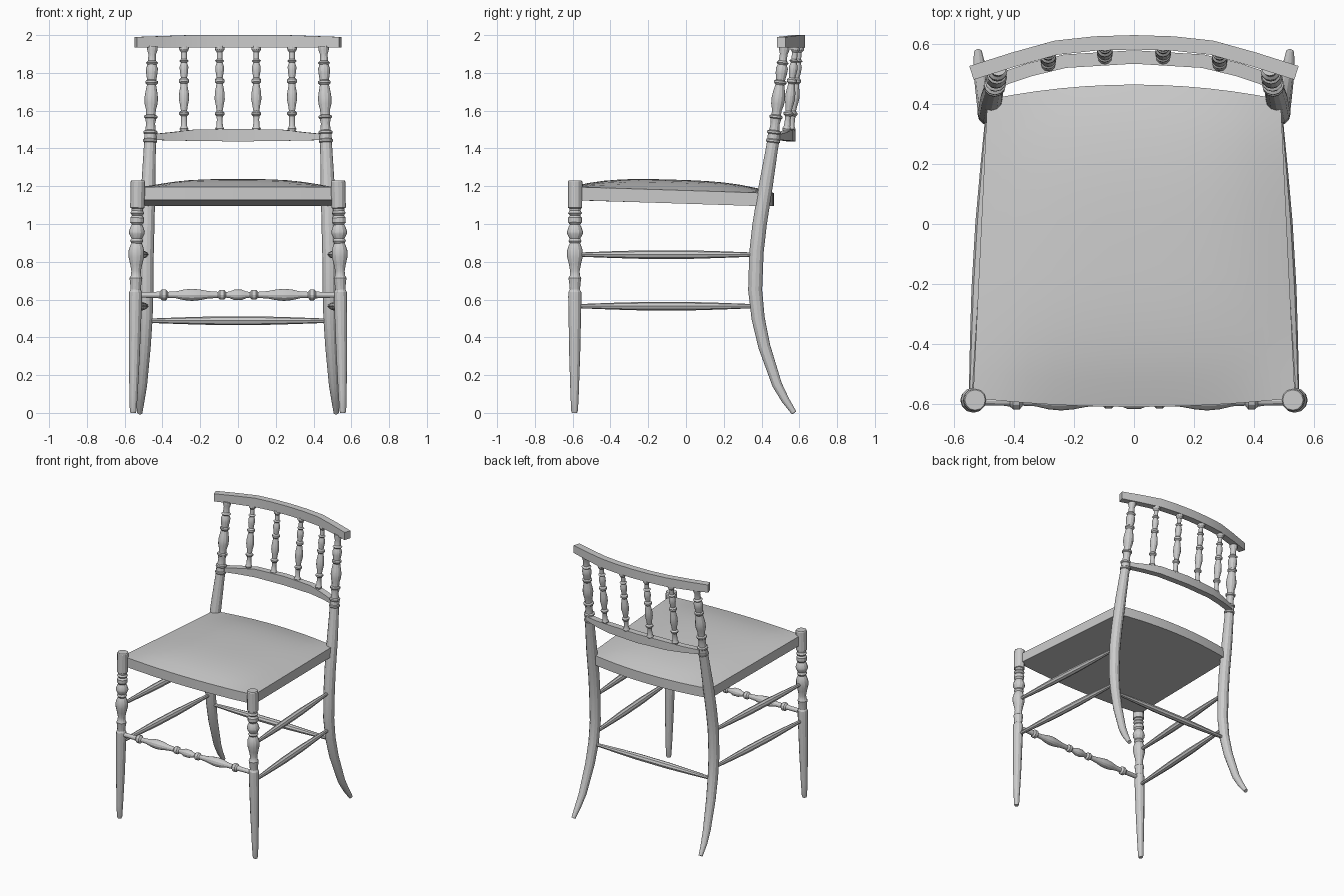
import bpy
import bmesh
import math
from mathutils import Vector

default_cube = bpy.data.objects.get("Cube")
if default_cube:
    bpy.data.objects.remove(default_cube, do_unlink=True)

grey = bpy.data.materials.new("plain grey")
grey.use_nodes = True
grey.diffuse_color = (0.6, 0.6, 0.6, 1)
grey.node_tree.nodes["Principled BSDF"].inputs["Base Color"].default_value = grey.diffuse_color


def finish(name, bm, mirror=False, angle=25):
    """Turn a bmesh into a named object, optionally mirrored across x."""
    bmesh.ops.recalc_face_normals(bm, faces=bm.faces)
    mesh = bpy.data.meshes.new(name)
    bm.to_mesh(mesh)
    bm.free()
    mesh.materials.append(grey)
    mesh.shade_smooth()
    mesh.set_sharp_from_angle(angle=math.radians(angle))
    obj = bpy.data.objects.new(name, mesh)
    bpy.context.collection.objects.link(obj)
    if mirror:
        mod = obj.modifiers.new("Mirror", "MIRROR")
        mod.use_mirror_merge = False
    return obj


def loft(name, rings, mirror=False):
    """Skin a list of equal-sized rings and cap both ends."""
    bm = bmesh.new()
    loops = [[bm.verts.new(p) for p in ring] for ring in rings]
    for a, b in zip(loops, loops[1:]):
        for i in range(len(a)):
            j = (i + 1) % len(a)
            bm.faces.new((a[i], a[j], b[j], b[i]))
    bm.faces.new(loops[0])
    bm.faces.new(loops[-1])
    return finish(name, bm, mirror)


def sweep(name, path, mirror=False, sides=12):
    """Round section along a path of (point, radius)."""
    rings = []
    for i, (point, radius) in enumerate(path):
        before = path[max(i - 1, 0)][0]
        after = path[min(i + 1, len(path) - 1)][0]
        tangent = (after - before).normalized()
        u = tangent.cross(Vector((0, 1, 0) if abs(tangent.y) < 0.9 else (1, 0, 0))).normalized()
        v = tangent.cross(u)
        angles = [math.tau * k / sides for k in range(sides)]
        rings.append([point + radius * (u * math.cos(a) + v * math.sin(a)) for a in angles])
    return loft(name, rings, mirror)


def turned(name, start, end, profile, mirror=False, sides=12):
    """Lathe-turned part; profile holds (percent along, radius in thousandths)."""
    start, end = Vector(start), Vector(end)
    path = [(start.lerp(end, t / 100), r / 1000) for t, r in profile]
    return sweep(name, path, mirror, sides)


def bent_rail(name, half, thickness):
    """Rectangular rail bowed backwards; half holds (x, y, low, high) from the centre out."""
    stations = [(-x, y, lo, hi) for x, y, lo, hi in reversed(half[1:])] + half
    rings = []
    for i, (x, y, lo, hi) in enumerate(stations):
        a, b = stations[max(i - 1, 0)], stations[min(i + 1, len(stations) - 1)]
        n = Vector((a[1] - b[1], b[0] - a[0], 0)).normalized() * thickness / 2
        p = Vector((x, y, 0))
        rings.append([p - n + Vector((0, 0, lo)), p + n + Vector((0, 0, lo)),
                      p + n + Vector((0, 0, hi)), p - n + Vector((0, 0, hi))])
    return loft(name, rings)


# Seat: tapered slab with bowed front and back and a domed top
bm = bmesh.new()
bmesh.ops.create_cube(bm, size=2)
bmesh.ops.subdivide_edges(bm, edges=bm.edges[:], cuts=11, use_grid_fill=True)
for vert in bm.verts:
    u, v, w = vert.co
    front, back = 0.03 * u * u - 0.61, 0.465 - 0.05 * u * u
    edge = 1.18 - 0.016 * v
    dome = 0.055 * (1 - abs(u) ** 3) * (1 - abs(v) ** 3) if w > 0.99 else 0
    vert.co = (u * (0.513 - 0.024 * v),
               front + (back - front) * (v + 1) / 2,
               edge + 0.035 * (w - 1) + dome)
finish("seat", bm, angle=40)

# Front legs: tapered foot, turned middle, plain cylindrical top
leg_profile = [(0, 14), (1, 18), (8, 22), (25, 29), (50, 35), (52, 34), (53, 27),
               (56, 30), (58, 34), (59, 27), (61, 25), (64, 32), (67, 41), (70, 41),
               (72, 33), (73, 27), (74, 35), (75, 28), (77, 41), (78, 42), (80, 34),
               (81, 27), (82, 36), (84, 36), (85, 27), (86, 37), (87, 29),
               (88, 31), (88.3, 38), (99.5, 38), (100, 34)]
turned("front_legs", (0.555, -0.59, 0), (0.53, -0.587, 1.23), leg_profile, mirror=True)

# Back legs: sabre curve rising to the lower back rail
back_path = [(0.52, 0.572, 0, 14), (0.515, 0.525, 0.07, 21), (0.507, 0.482, 0.15, 26),
             (0.494, 0.415, 0.35, 32), (0.487, 0.382, 0.5, 35), (0.485, 0.366, 0.65, 37),
             (0.484, 0.373, 0.85, 38), (0.48, 0.39, 1, 38), (0.475, 0.422, 1.2, 37),
             (0.467, 0.455, 1.4, 32), (0.465, 0.46, 1.43, 32)]
sweep("back_legs", [(Vector((x, y, z)), r / 1000) for x, y, z, r in back_path], mirror=True)

# Turned posts continuing the back legs up to the top rail
post_profile = [(0, 32), (1, 37), (3, 37), (4, 32), (9, 32), (10, 37), (12, 37), (13, 27),
                (20, 24), (25, 29), (26, 35), (28, 35), (29, 25), (34, 26), (40, 34),
                (46, 36), (52, 32), (60, 24), (62, 33), (64, 33), (65, 24), (72, 30),
                (77, 32), (81, 24), (83, 33), (85, 22), (92, 20), (96, 27), (100, 28)]
turned("back_posts", (0.465, 0.46, 1.43), (0.453, 0.522, 1.94), post_profile, mirror=True)

# Back rails
bent_rail("top_rail", [(0, 0.606, 1.935, 2), (0.13, 0.602, 1.935, 2),
                       (0.26, 0.588, 1.934, 2), (0.4, 0.549, 1.934, 1.995),
                       (0.542, 0.504, 1.934, 1.99)], 0.048)
bent_rail("lower_back_rail", [(0, 0.557, 1.437, 1.503), (0.23, 0.543, 1.44, 1.5),
                              (0.35, 0.514, 1.442, 1.486), (0.45, 0.48, 1.445, 1.476)], 0.045)

# Four turned spindles between the rails
spindle_profile = [(0, 18), (3, 24), (6, 17), (14, 15), (18, 17), (20, 26), (22, 26), (24, 16),
                   (30, 20), (38, 27), (46, 25), (56, 17), (58, 26), (61, 26),
                   (63, 16), (71, 22), (76, 23), (81, 16), (83, 25), (85, 15),
                   (93, 15), (96, 25), (100, 26)]
for name, x, low, high in (("inner_spindles", 0.097, 0.555, 0.601),
                           ("outer_spindles", 0.286, 0.532, 0.58)):
    turned(name, (x, low, 1.49), (x, high, 1.94), spindle_profile, mirror=True)

# Turned front stretcher, symmetric about its middle
half_stretcher = [(0, 15), (9, 16), (11, 19), (12, 29), (14, 29), (15, 16), (19, 18),
                  (23, 28), (27, 32), (31, 28), (35, 20), (40, 16), (41, 26), (43, 26),
                  (44, 15), (46, 18), (48, 27)]
full_stretcher = half_stretcher + [(100 - t, r) for t, r in reversed(half_stretcher)]
turned("front_stretcher", (-0.53, -0.59, 0.625), (0.53, -0.59, 0.625), full_stretcher)

# Plain spindle-shaped side and rear stretchers
plain = [(0, 11), (20, 18), (38, 23), (62, 23), (80, 18), (100, 11)]
for name, z in (("upper_side_stretchers", 0.838), ("lower_side_stretchers", 0.565)):
    turned(name, (0.54, -0.57, z), (0.485, 0.36, z), plain, mirror=True, sides=8)
turned("rear_stretcher", (-0.485, 0.384, 0.488), (0.485, 0.384, 0.488), plain, sides=8)
